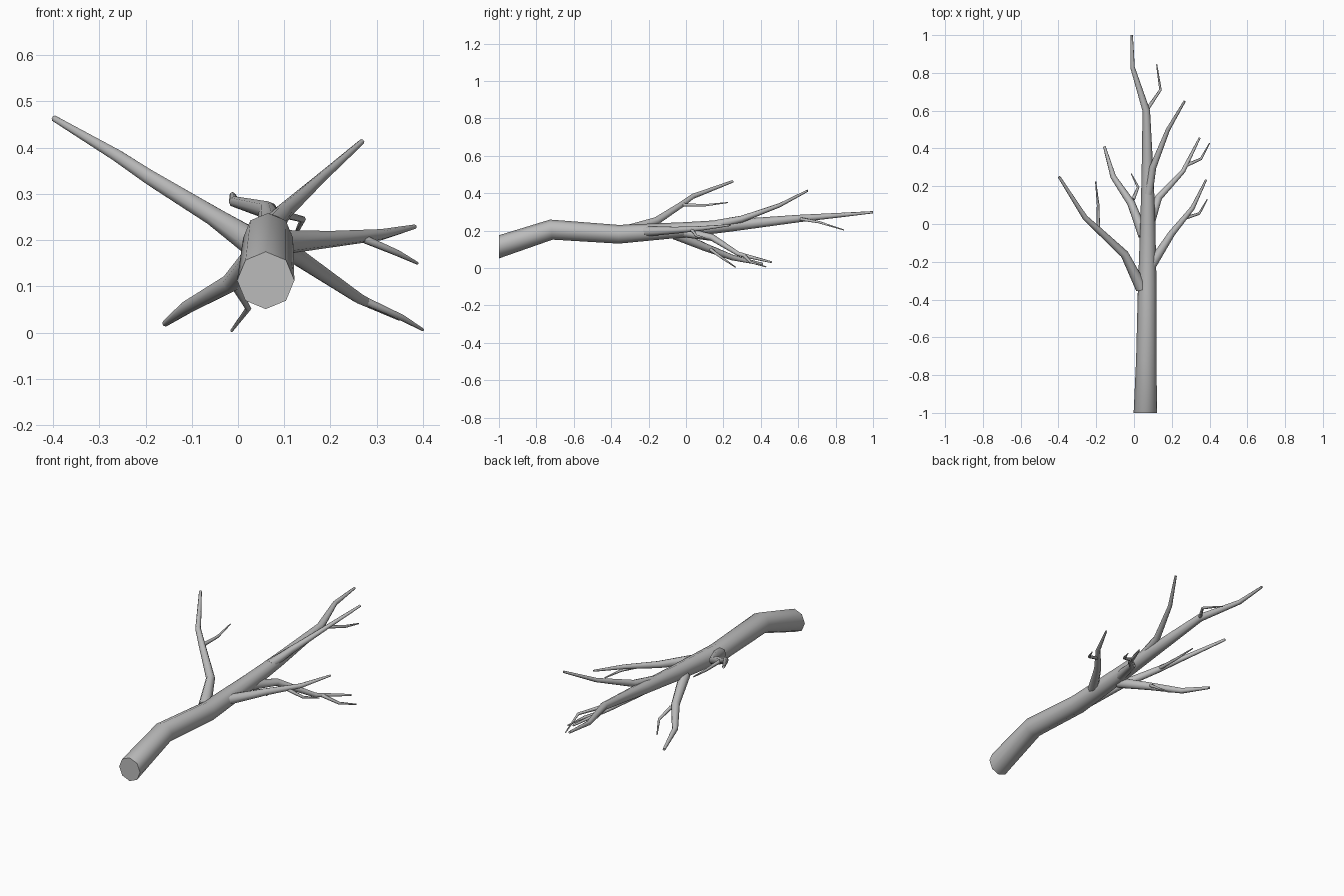
import bpy
import bmesh
import math
from mathutils import Vector

cube = bpy.data.objects.get("Cube")
if cube:
    bpy.data.objects.remove(cube, do_unlink=True)

# Single bark colour
bark = bpy.data.materials.new("grey_bark")
bark.use_nodes = True
bark.diffuse_color = (0.5, 0.5, 0.5, 1)
bsdf = next(n for n in bark.node_tree.nodes if n.type == 'BSDF_PRINCIPLED')
bsdf.inputs["Base Color"].default_value = bark.diffuse_color
bsdf.inputs["Roughness"].default_value = 0.9


def limb(name, path, radii, sides=8, start_dir=None):
    """Tapered tube through the path points, mitred at each bend, capped at the ends."""
    pts = [Vector(p) for p in path]
    dirs = [(b - a).normalized() for a, b in zip(pts, pts[1:])]
    bm = bmesh.new()
    rings = []
    for i, (p, r) in enumerate(zip(pts, radii)):
        t = (dirs[max(i - 1, 0)] + dirs[min(i, len(dirs) - 1)]).normalized()
        if i == 0 and start_dir:
            t = Vector(start_dir)
        side = t.cross(Vector((0, 0, 1))).normalized()
        up = side.cross(t)
        angles = [math.tau * k / sides for k in range(sides)]
        rings.append([bm.verts.new(p + r * (side * math.cos(a) + up * math.sin(a)))
                      for a in angles])
    for lower, upper in zip(rings, rings[1:]):
        for k in range(sides):
            n = (k + 1) % sides
            bm.faces.new((lower[k], lower[n], upper[n], upper[k])).smooth = True
    for ring in (rings[0], rings[-1]):
        cap = bm.faces.new(ring)
        for e in cap.edges:
            e.smooth = False
    bmesh.ops.recalc_face_normals(bm, faces=bm.faces)
    mesh = bpy.data.meshes.new(name)
    bm.to_mesh(mesh)
    bm.free()
    mesh.materials.append(bark)
    obj = bpy.data.objects.new(name, mesh)
    bpy.context.collection.objects.link(obj)


# Main stem, lying along y
limb("main_stem",
     [(.06, -1, .113), (.065, -.72, .205), (.07, -.36, .18), (.073, 0, .205),
      (.072, .25, .228), (.065, .6, .264), (-.008, .83, .283), (-.012, 1, .298)],
     [.062, .054, .05, .04, .032, .02, .012, .006], start_dir=(0, 1, 0))

# Side branches
limb("upper_right_branch",
     [(.04, -.34, .19), (-.05, -.16, .25), (-.19, -.03, .335),
      (-.26, .035, .382), (-.397, .25, .463)],
     [.032, .022, .017, .014, .007])
limb("upper_left_branch",
     [(.075, .16, .232), (.1, .3, .262), (.18, .5, .335), (.268, .65, .413)],
     [.024, .018, .011, .006])
limb("middle_left_branch",
     [(.09, -.22, .195), (.2, -.05, .202), (.31, .085, .212), (.382, .235, .229)],
     [.027, .018, .012, .005])
limb("lower_left_branch",
     [(.08, -.01, .19), (.13, .14, .163), (.26, .28, .075), (.348, .457, .031)],
     [.026, .019, .012, .005])
limb("lower_right_branch",
     [(.05, -.06, .18), (-.015, .11, .108), (-.11, .25, .055), (-.157, .41, .02)],
     [.028, .021, .015, .007])

# Fine twigs
twigs = {
    "upper_right_twig": [(-.19, -.02, .338), (-.19, .1, .335), (-.203, .225, .35)],
    "middle_left_twig": [(.265, .03, .206), (.345, .055, .172), (.388, .13, .15)],
    "lower_left_twig": [(.275, .31, .068), (.355, .345, .032), (.4, .428, .006)],
    "lower_right_twig": [(-.005, .13, .1), (.022, .195, .052), (-.014, .265, .004)],
    "tip_twig": [(.065, .6, .264), (.14, .71, .245), (.12, .845, .203)],
}
for name, path in twigs.items():
    limb(name, path, [.01, .007, .003], sides=6)
